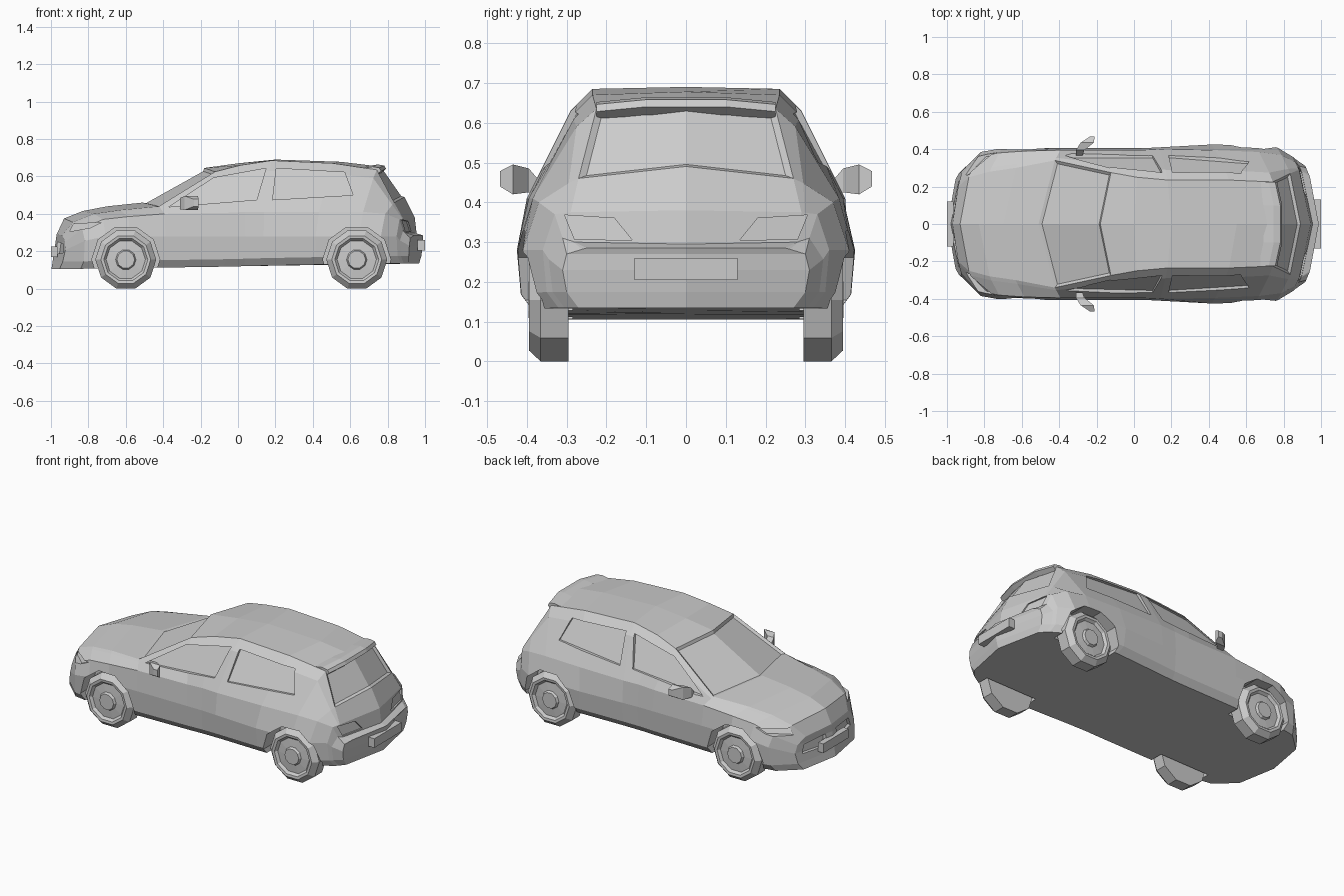
import bpy, bmesh, math
from mathutils import Vector
from mathutils.bvhtree import BVHTree

if "Cube" in bpy.data.objects:
    bpy.data.objects.remove(bpy.data.objects["Cube"])


def finish(bm, name):
    bmesh.ops.recalc_face_normals(bm, faces=bm.faces)
    mesh = bpy.data.meshes.new(name)
    bm.to_mesh(mesh)
    bm.free()
    ob = bpy.data.objects.new(name, mesh)
    bpy.context.collection.objects.link(ob)
    return ob


def loft(bm, rings, cap=True):
    """Join rings of points with quads, closing both ends."""
    vs = [[bm.verts.new(p) for p in r] for r in rings]
    n = len(vs[0])
    grid = [[bm.faces.new((a[k], a[(k + 1) % n], b[(k + 1) % n], b[k]))
             for k in range(n)] for a, b in zip(vs, vs[1:])]
    if cap:
        bm.faces.new(vs[0])
        bm.faces.new(vs[-1])
    return vs, grid


# Body stations: x, side y, shoulder y, z, roof edge y, z, centre z
SECTIONS = [
    (-.995, .28, .26, .25, .20, .285, .29),
    (-.93, .385, .36, .32, .25, .355, .375),
    (-.83, .405, .38, .37, .28, .40, .415),
    (-.70, .405, .39, .385, .30, .42, .44),
    (-.51, .405, .395, .40, .34, .44, .46),
    (-.18, .405, .395, .405, .275, .625, .645),
    (0, .405, .395, .41, .25, .66, .67),
    (.20, .41, .40, .41, .235, .685, .69),
    (.55, .425, .395, .41, .235, .67, .678),
    (.78, .42, .385, .41, .225, .635, .65),
    (.89, .41, .37, .40, .27, .46, .49),
    (.945, .36, .33, .37, .29, .375, .38),
    (.955, .345, .31, .31, .28, .30, .295),
    (.988, .31, .30, .27, .25, .285, .285),
]


def bowed(x, y, z):
    # ends of the car bulge outward along the centre line
    c = max(-.12, min(.12, (.08 - x) * .5))
    out = x + c * (y / .4) ** 2
    if x < -.99:
        out += .15 * (z - .12)
    if x > .98:
        out -= .3 * max(0, .2 - z)
    return Vector((out, y, z))


rings = []
for x, ym, ys, zs, yr, zr, zc in SECTIONS:
    zb = .12 + .015 * x
    zm = min(.28, .3 * zb + .7 * zs)
    kink = (ys + .8 * (yr - ys) + .08 * (zr - zs), zs + .8 * (zr - zs))
    half = [(ym - .04, zb), (ym - .01, zb + .04), (ym, zm), (ys, zs), kink, (yr, zr)]
    pts = [(0, zb)] + half + [(0, zc)] + [(-y, z) for y, z in reversed(half)]
    rings.append([bowed(x, y, z) for y, z in pts])

# Body shell with curved nose and tail
bm = bmesh.new()
vs, grid = loft(bm, rings, cap=False)
for i in (0, -1):
    r, x = vs[i], SECTIONS[i][0]
    mid = [r[0]] + [bm.verts.new(bowed(x, 0, r[k].co.z)) for k in range(2, 6)] + [r[7]]
    for side in (r[1:7], r[:7:-1]):
        for j in range(5):
            bm.faces.new((mid[j], side[j], side[j + 1], mid[j + 1]))
bmesh.ops.recalc_face_normals(bm, faces=bm.faces)
surface = BVHTree.FromBMesh(bm)
# Sunken windscreen and tailgate glass
for i in (4, 9):
    bmesh.ops.inset_region(bm, faces=[grid[i][6], grid[i][7]], thickness=.014,
                           depth=-.012, use_even_offset=True)
body = finish(bm, "body")

# Cutters for side glass, lamps, grille and wheel arches
cut = bmesh.new()


def recess(points, d, depth=.012):
    d = Vector(d)
    inner, outer = [], []
    for p in points:
        hit = surface.ray_cast(Vector(p) + d * 2, -d)[0]
        if hit is None:
            hit = Vector(p) + d * .3
        inner.append(hit - d * depth)
        outer.append(hit + d * .15)
    loft(cut, [inner, outer])


def decagon(r, cx, y, cz=.155):
    r /= math.cos(math.pi / 10)
    return [(cx + r * math.sin((k + .5) * math.pi / 5), y,
             cz - r * math.cos((k + .5) * math.pi / 5)) for k in range(10)]


FRONT_GLASS = [(-.37, .437), (-.13, .592), (.15, .643), (.10, .475)]
REAR_GLASS = [(.185, .475), (.205, .643), (.57, .622), (.615, .50)]
HEADLIGHT = [(-.90, .305), (-.88, .345), (-.73, .354), (-.79, .325)]
TAIL_LIGHT = [(.305, .368), (.18, .36), (.135, .305), (.28, .307)]
GRILLE = [(.05, .185), (.23, .19), (.21, .24), (.05, .25)]
AXLES = (-.60, .635)
for s in (1, -1):
    for poly in (FRONT_GLASS, REAR_GLASS, HEADLIGHT):
        recess([(x, 0, z) for x, z in poly], (0, s, 0))
    recess([(0, s * y, z) for y, z in TAIL_LIGHT], (1, 0, 0), .008)
    recess([(0, s * y, z) for y, z in GRILLE], (-1, 0, 0), .02)
    for x in AXLES:
        loft(cut, [decagon(.173, x, s * .285), decagon(.173, x, s * .5)])
cutter = finish(cut, "body_cutter")
cutter.hide_render = True
cutter.display_type = 'WIRE'
mod = body.modifiers.new("openings", 'BOOLEAN')
mod.operation = 'DIFFERENCE'
mod.solver = 'EXACT'
mod.object = cutter

# Ten-sided wheels with bevelled tyre, dished rim and hub
TYRE = [(.155, .295), (.155, .365), (.127, .395), (.112, .393), (.10, .378),
        (.052, .382), (.045, .396)]
for s, side in ((1, "left"), (-1, "right")):
    for x, end in zip(AXLES, ("front", "rear")):
        bm = bmesh.new()
        loft(bm, [decagon(r, x, s * y) for r, y in TYRE])
        finish(bm, f"{end}_{side}_wheel")

    # Door mirror: stalk, housing, tip
    bm = bmesh.new()
    loft(bm, [[(x0, s * y, z0), (x1, s * y, z0), (x1, s * y, z1), (x0, s * y, z1)]
              for y, x0, x1, z0, z1 in ((.365, -.31, -.275, .425, .45),
                                        (.395, -.31, -.265, .425, .485),
                                        (.435, -.285, -.215, .42, .495),
                                        (.468, -.235, -.21, .44, .478))])
    finish(bm, f"{side}_mirror")

# Roof spoiler over the tailgate glass
SPOILER = [(.70, .655), (.755, .664), (.79, .658), (.80, .64), (.775, .62)]
bm = bmesh.new()
loft(bm, [[(x - dx, y, z - dz) for x, z in SPOILER]
          for y, dx, dz in ((-.225, .035, .012), (-.1, .008, 0),
                            (.1, .008, 0), (.225, .035, .012))])
finish(bm, "roof_spoiler")

# Blank plates front and rear
for name, x0, x1, y, z0, z1 in (("front_plate", -1.0, -.965, .12, .17, .225),
                                ("rear_plate", .96, 1.0, .13, .205, .26)):
    bm = bmesh.new()
    loft(bm, [[(x, -y, z0), (x, y, z0), (x, y, z1), (x, -y, z1)] for x in (x0, x1)])
    finish(bm, name)
